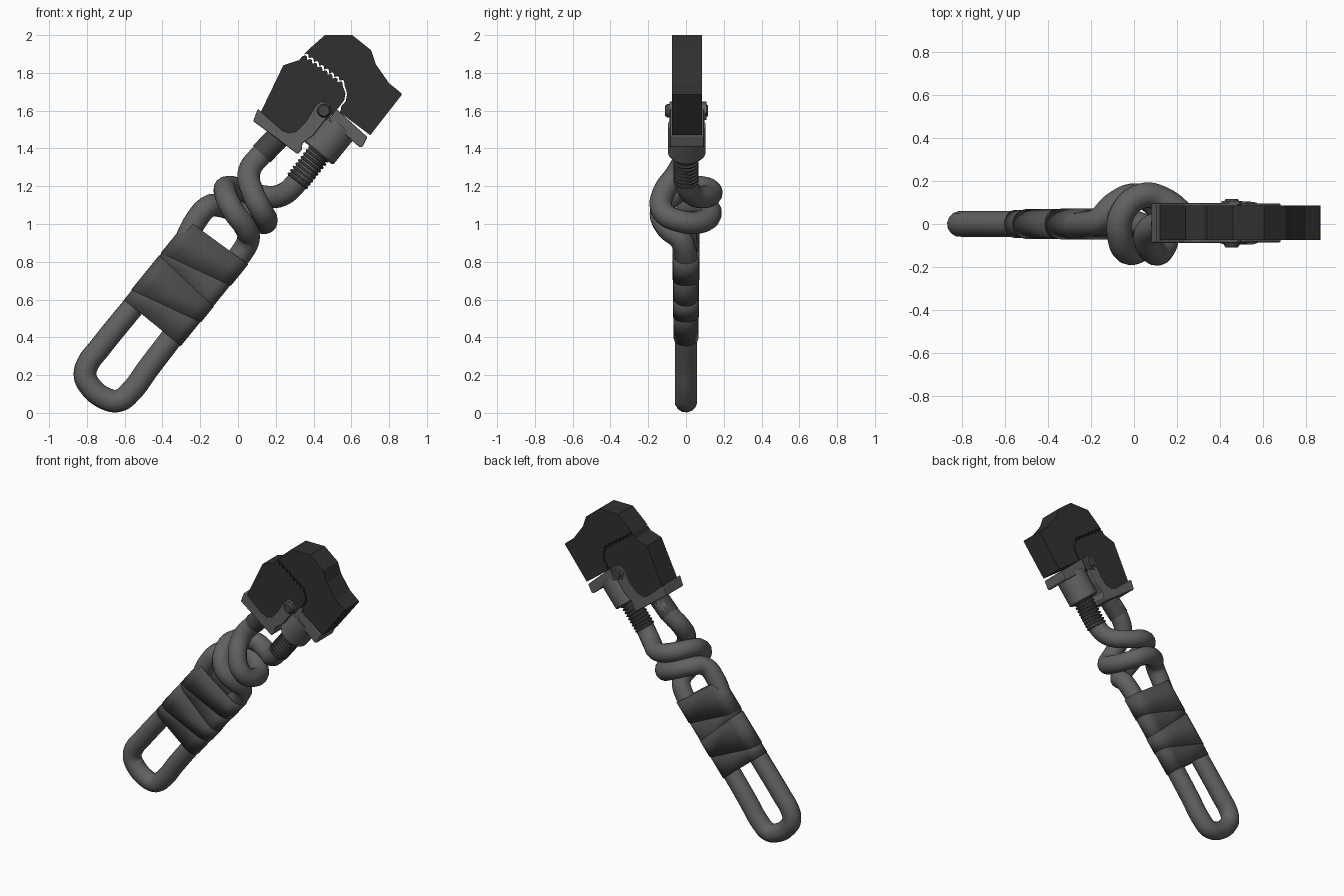
import bpy, bmesh, math
from mathutils import Vector

if "Cube" in bpy.data.objects:
    bpy.data.objects.remove(bpy.data.objects["Cube"])

AXIS = Vector((0.63, 0, 0.777)).normalized()     # along the tool
SIDE = Vector((0.777, 0, -0.63)).normalized()    # across the tool


def material(name, v):
    m = bpy.data.materials.new(name)
    m.diffuse_color = (v, v, v, 1)
    m.use_nodes = True
    m.node_tree.nodes["Principled BSDF"].inputs["Base Color"].default_value = m.diffuse_color
    return m


STEEL = material("steel", 0.12)
TAPE = material("tape", 0.08)
THREAD = material("dark_steel", 0.06)
JAW = material("jaw_black", 0.03)


def finish(name, bm, mat, smooth=True):
    bmesh.ops.recalc_face_normals(bm, faces=bm.faces)
    me = bpy.data.meshes.new(name)
    bm.to_mesh(me)
    bm.free()
    ob = bpy.data.objects.new(name, me)
    bpy.context.collection.objects.link(ob)
    me.materials.append(mat)
    if smooth:
        bpy.ops.object.select_all(action='DESELECT')
        ob.select_set(True)
        bpy.context.view_layer.objects.active = ob
        bpy.ops.object.shade_smooth_by_angle(angle=math.radians(35))
    return ob


def prism(name, pts, y0, y1, mat, bevel=0.0):
    bm = bmesh.new()
    f = bm.faces.new([bm.verts.new((x, y0, z)) for x, z in pts])
    ext = bmesh.ops.extrude_face_region(bm, geom=[f])["geom"]
    bmesh.ops.translate(bm, vec=(0, y1 - y0, 0),
                        verts=[v for v in ext if isinstance(v, bmesh.types.BMVert)])
    ob = finish(name, bm, mat, False)
    if bevel:
        b = ob.modifiers.new("bevel", 'BEVEL')
        b.width, b.segments, b.limit_method = bevel, 2, 'ANGLE'
    return ob


def lathe(name, profile, origin, direction, mat, n=24):
    d = Vector(direction).normalized()
    u = d.orthogonal().normalized()
    w = d.cross(u)
    bm = bmesh.new()
    rings = []
    for h, r in profile:
        rings.append([bm.verts.new(Vector(origin) + d * h + r * (
            u * math.cos(2 * math.pi * i / n) + w * math.sin(2 * math.pi * i / n)))
            for i in range(n)])
    for a, b in zip(rings, rings[1:]):
        for i in range(n):
            bm.faces.new((a[i], a[(i + 1) % n], b[(i + 1) % n], b[i]))
    bm.faces.new(rings[0])
    bm.faces.new(rings[-1])
    return finish(name, bm, mat)


# One bent rod: jaw end, first twist, handle loop, second twist, bolt end (x, y, z)
path = [(.25, 0, 1.50), (.125, 0, 1.37), (.06, -.04, 1.28), (.08, -.12, 1.16),
        (.125, -.125, 1.07), (.15, -.03, 1.015), (.10, .09, 1.015), (.01, .13, 1.06),
        (-.09, .09, 1.095), (-.16, .02, 1.09), (-.225, 0, 1.015), (-.295, 0, .883),
        (-.51, 0, .617), (-.736, 0, .339), (-.795, 0, .26), (-.81, 0, .20), (-.79, 0, .15),
        (-.70, 0, .075), (-.63, 0, .065), (-.57, 0, .11), (-.47, 0, .243),
        (-.27, 0, .50), (-.06, 0, .755), (.01, 0, .835), (.055, -.03, .92),
        (.04, -.10, .98), (-.025, -.13, 1.07), (-.065, -.06, 1.16), (-.055, .05, 1.195),
        (.035, .13, 1.175), (.14, .11, 1.145), (.245, .03, 1.16), (.315, 0, 1.225),
        (.43, 0, 1.38)]
cu = bpy.data.curves.new("twisted_rod", 'CURVE')
cu.dimensions = '3D'
cu.bevel_depth = 0.06
cu.bevel_resolution = 5
cu.resolution_u = 6
cu.use_fill_caps = True
sp = cu.splines.new('BEZIER')
sp.bezier_points.add(len(path) - 1)
for p, co in zip(sp.bezier_points, path):
    p.co = co
    p.handle_left_type = p.handle_right_type = 'AUTO'
rod = bpy.data.objects.new("twisted_rod", cu)
bpy.context.collection.objects.link(rod)
cu.materials.append(STEEL)
bpy.ops.object.select_all(action='DESELECT')
rod.select_set(True)
bpy.context.view_layer.objects.active = rod
bpy.ops.object.convert(target='MESH')


# Tape wound around both handle rods in slanted bands
def tape_band(name, lo, lo_skew, hi, hi_skew, r):
    centre, half = -.652, .128
    bm = bmesh.new()
    rings = []
    for s, skew in ((lo, lo_skew), (hi, hi_skew)):
        ring = []
        for i in range(18):
            side = 1 if i < 9 else -1
            a = math.pi * ((i % 9) / 8 - 0.5) + (0 if side > 0 else math.pi)
            t = side * half + r * math.cos(a)
            co = AXIS * (s + skew * t / 0.2) + SIDE * (centre + t)
            ring.append(bm.verts.new((co.x, r * math.sin(a), co.z)))
        rings.append(ring)
    for i in range(18):
        j = (i + 1) % 18
        bm.faces.new((rings[0][i], rings[0][j], rings[1][j], rings[1][i]))
    ob = finish(name, bm, TAPE)
    sol = ob.modifiers.new("thickness", 'SOLIDIFY')
    sol.thickness = 0.008


for i, b in enumerate([(.085, 0, .25, .06, .066), (.20, .05, .37, -.015, .070),
                       (.33, -.05, .50, .05, .067), (.45, .05, .635, .01, .071)]):
    tape_band(f"handle_tape_{i + 1}", *b)

# Threaded bolt end, its boss, and the dark collar on the jaw end
turns, length = 9, .20
profile = []
for i in range(turns):
    h = length * i / turns
    profile += [(h, .054), (h + .006, .067), (h + .014, .067), (h + .020, .054)]
lathe("bolt_thread", profile, (.31, 0, 1.222), (.125, 0, .158), THREAD)
lathe("bolt_boss", [(0, .092), (.008, .10), (.19, .10)], (.425, .004, 1.375), AXIS, STEEL, 32)
lathe("jaw_collar", [(0, .064), (.17, .064)], (.125, 0, 1.37), (.12, 0, .125), THREAD)


# Toothed edge shared by the two jaws
def teeth(a, b, count, depth):
    a, b = Vector(a), Vector(b)
    step = (b - a) / count
    up = Vector((-step.y, step.x)).normalized() * depth
    pts = []
    for i in range(count):
        p = a + step * i
        pts += [p, p + step * .3 + up, p + step * .6 + up]
    return [tuple(p) for p in pts + [b]]


lower = [(.10, 1.55), (.24, 1.84), (.325, 1.868)] + teeth((.34, 1.888), (.555, 1.73), 8, .014) + \
        [(.569, 1.69), (.562, 1.655), (.54, 1.625), (.50, 1.58), (.36, 1.46), (.27, 1.44)]
upper = [(.375, 1.925), (.46, 2.0), (.605, 2.0), (.705, 1.92), (.73, 1.845), (.80, 1.745),
         (.862, 1.695), (.868, 1.685), (.70, 1.47), (.54, 1.59), (.548, 1.625), (.57, 1.65),
         (.578, 1.69), (.564, 1.735)] + teeth((.348, 1.897), (.564, 1.738), 8, .014)[-2::-1]
prism("lower_jaw", lower, -.075, .085, JAW)
prism("upper_jaw", upper, -.075, .085, JAW)

# Grey holder under the lower jaw, flange under the upper jaw, pivot pin
holder = [(.105, 1.61), (.235, 1.495), (.27, 1.482), (.31, 1.49), (.355, 1.535), (.41, 1.625),
          (.44, 1.65), (.48, 1.64), (.50, 1.60), (.40, 1.47), (.34, 1.425), (.34, 1.395),
          (.315, 1.37), (.08, 1.545)]
prism("jaw_holder", holder, -.088, .098, STEEL, .006)
prism("bolt_flange", [(.52, 1.61), (.685, 1.46), (.66, 1.41), (.645, 1.405), (.48, 1.55)],
      -.085, .095, STEEL, .006)
lathe("pivot_pin", [(0, .028), (.012, .036), (.215, .036), (.227, .028)],
      (.455, -.11, 1.60), (0, 1, 0), THREAD)
lathe("pivot_nut", [(0, .05), (.018, .05)], (.455, .09, 1.60), (0, 1, 0), STEEL, 6)
